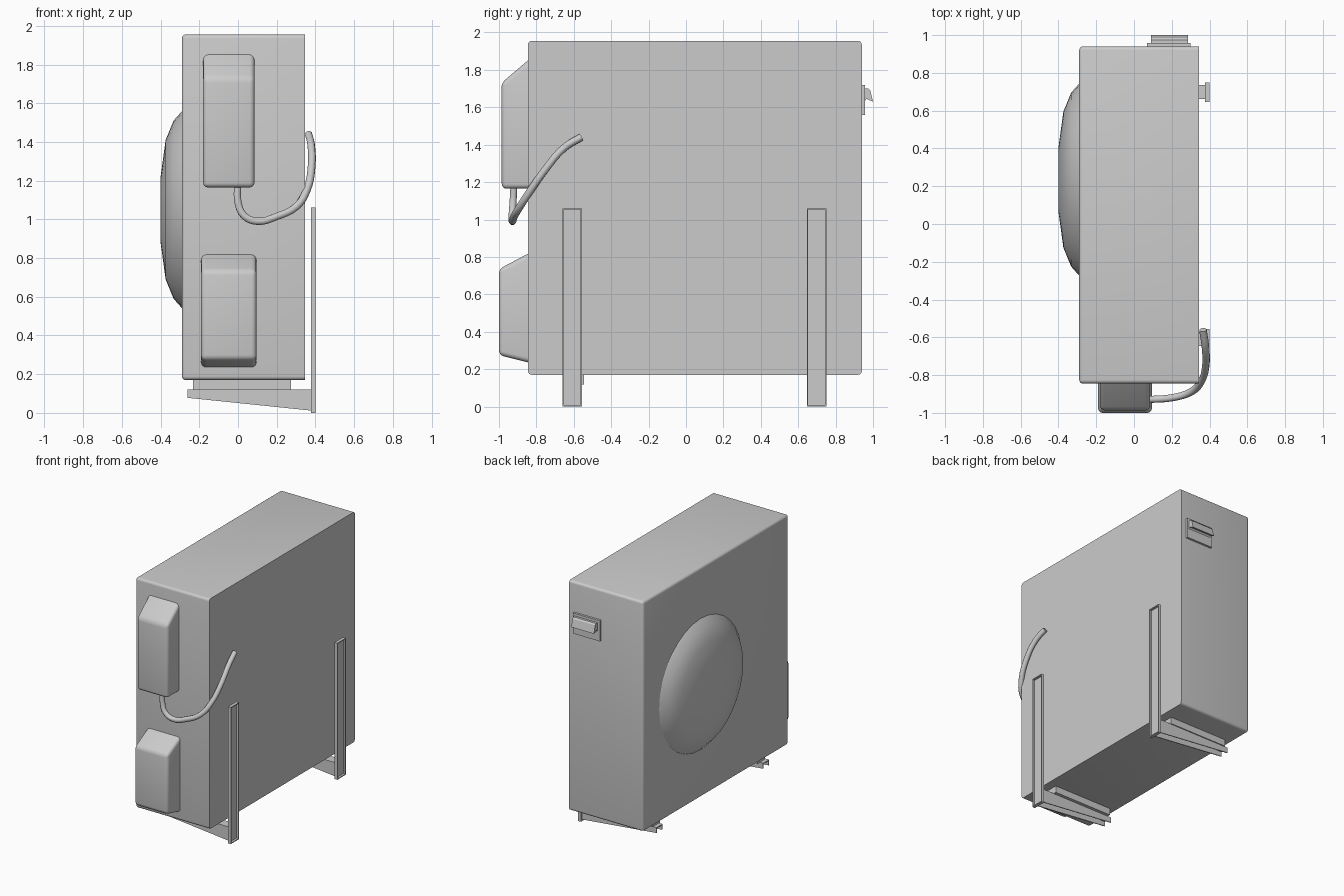
import bpy, bmesh, math
from mathutils import Vector

cube = bpy.data.objects.get("Cube")
if cube:
    bpy.data.objects.remove(cube)

GREY = (0.6, 0.6, 0.6, 1)
mat = bpy.data.materials.new("light_grey")
mat.use_nodes = True
mat.diffuse_color = GREY
bsdf = next(n for n in mat.node_tree.nodes if n.type == 'BSDF_PRINCIPLED')
bsdf.inputs["Base Color"].default_value = GREY


def finish(name, bm, smooth=None):
    bmesh.ops.recalc_face_normals(bm, faces=bm.faces)
    mesh = bpy.data.meshes.new(name)
    bm.to_mesh(mesh)
    bm.free()
    mesh.materials.append(mat)
    ob = bpy.data.objects.new(name, mesh)
    bpy.context.collection.objects.link(ob)
    if smooth:
        bpy.ops.object.select_all(action='DESELECT')
        ob.select_set(True)
        bpy.context.view_layer.objects.active = ob
        bpy.ops.object.shade_smooth_by_angle(angle=math.radians(smooth))
    return ob


def add_prism(bm, outline, axis, lo, hi):
    """Extrude an outline along x or y; its points hold the other two axes."""
    place = {'x': lambda p, t: (t, p[0], p[1]), 'y': lambda p, t: (p[0], t, p[1])}[axis]
    rings = [[bm.verts.new(place(p, t)) for p in outline] for t in (lo, hi)]
    n = len(outline)
    bm.faces.new(rings[0])
    bm.faces.new(rings[1][::-1])
    for i in range(n):
        j = (i + 1) % n
        bm.faces.new((rings[0][i], rings[0][j], rings[1][j], rings[1][i]))


def add_box(bm, x, y, z):
    add_prism(bm, [(y[0], z[0]), (y[1], z[0]), (y[1], z[1]), (y[0], z[1])], 'x', *x)


def bevel_edges(bm, width, segments, keep):
    edges = [e for e in bm.edges if not all(keep(v.co) for v in e.verts)]
    bmesh.ops.bevel(bm, geom=edges, offset=width, segments=segments,
                    profile=0.5, affect='EDGES')


# Casing, with its rear rim left sharp
bm = bmesh.new()
add_box(bm, (-0.29, 0.345), (-0.845, 0.94), (0.17, 1.955))
bevel_edges(bm, 0.02, 4, lambda c: c.x > 0.34)
finish("casing", bm, 50)

# Domed fan cover
bm = bmesh.new()
rings = []
for x, r in ((-0.28, 0.52), (-0.333, 0.46), (-0.374, 0.36), (-0.4, 0.17)):
    rings.append([bm.verts.new((x, 0.235 + r * math.cos(a), 1.05 + r * math.sin(a)))
                  for a in (math.tau * i / 32 for i in range(32))])
for a, b in zip(rings, rings[1:]):
    for i in range(32):
        j = (i + 1) % 32
        bm.faces.new((a[i], a[j], b[j], b[i]))
bm.faces.new(rings[-1])
finish("fan_dome", bm, 50)

# Rounded covers on the narrow front side
for name, x, outline in (
    ("upper_cover", (-0.18, 0.085),
     [(-0.84, 1.165), (-0.985, 1.165), (-0.987, 1.73), (-0.84, 1.855)]),
    ("lower_cover", (-0.19, 0.095),
     [(-0.84, 0.235), (-1.0, 0.275), (-1.0, 0.735), (-0.84, 0.82)]),
):
    bm = bmesh.new()
    add_prism(bm, outline, 'x', *x)
    bevel_edges(bm, 0.025, 4, lambda c: c.y > -0.85)
    finish(name, bm, 50)

# Bent cable from the upper cover round to the rear
path = [(-0.002, -0.92, 1.18), (0.0, -0.925, 1.09), (0.03, -0.93, 1.02), (0.1, -0.928, 0.99),
        (0.2, -0.92, 1.015), (0.3, -0.89, 1.065), (0.355, -0.835, 1.15),
        (0.38, -0.75, 1.27), (0.378, -0.65, 1.385), (0.365, -0.56, 1.44)]
curve = bpy.data.curves.new("cable", 'CURVE')
curve.dimensions = '3D'
curve.bevel_depth = 0.02
curve.bevel_resolution = 2
curve.resolution_u = 4
curve.use_fill_caps = True
spline = curve.splines.new('BEZIER')
spline.bezier_points.add(len(path) - 1)
for point, co in zip(spline.bezier_points, path):
    point.co = Vector(co)
    point.handle_left_type = point.handle_right_type = 'AUTO'
curve.materials.append(mat)
bpy.context.collection.objects.link(bpy.data.objects.new("cable", curve))

# Grab handle and its plate on the far side
bm = bmesh.new()
add_box(bm, (0.07, 0.3), (0.93, 0.957), (1.56, 1.72))
finish("handle_plate", bm)
bm = bmesh.new()
add_prism(bm, [(0.95, 1.625), (0.965, 1.645), (1.0, 1.63), (0.985, 1.69),
               (0.975, 1.7), (0.95, 1.7)], 'x', 0.09, 0.285)
finish("handle_grip", bm)

# Wall brackets: open upright channel, tapered arm and casing foot
WALL = 0.007
for side, y, foot_shift in (("front", -0.608, 0.017), ("back", 0.698, 0)):
    bm = bmesh.new()
    add_box(bm, (0.376, 0.383), (y - 0.052, y + 0.052), (0, 1.06))
    for s in (-1, 1):
        edge = sorted((y + s * 0.052, y + s * (0.052 - WALL)))
        add_box(bm, (0.383, 0.4), edge, (0, 1.06))
    for z in (0, 1.06 - WALL):
        add_box(bm, (0.383, 0.4), (y - 0.045, y + 0.045), (z, z + WALL))
    finish(side + "_upright", bm)

    bm = bmesh.new()
    side_shape = [(-0.262, 0.078), (0.378, 0.012), (0.378, 0.12), (-0.262, 0.12)]
    for s in (-1, 1):
        lo, hi = sorted((y + s * 0.037, y + s * (0.037 - WALL)))
        add_prism(bm, side_shape, 'y', lo, hi)
    add_box(bm, (-0.262, 0.378), (y - 0.03, y + 0.03), (0.12 - WALL, 0.12))
    finish(side + "_arm", bm)

    bm = bmesh.new()
    yf = y + foot_shift
    add_box(bm, (-0.232, 0.275), (yf - 0.045, yf + 0.045), (0.118, 0.175))
    finish(side + "_foot", bm)
